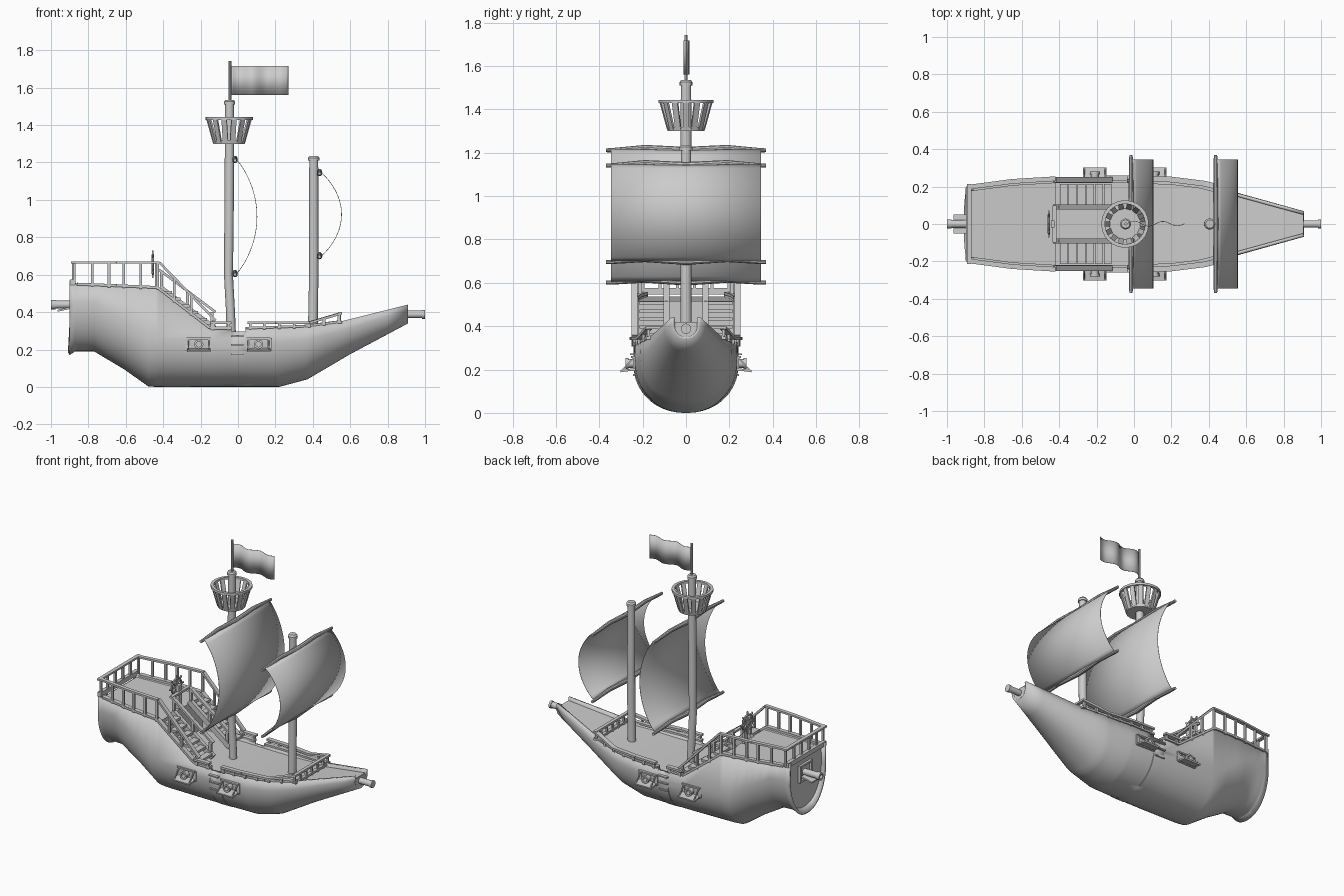
import bpy, math
from mathutils import Vector as V

if "Cube" in bpy.data.objects:
    bpy.data.objects.remove(bpy.data.objects["Cube"])

def mesh(name, verts, faces, thick=0):
    me = bpy.data.meshes.new(name)
    me.from_pydata([tuple(v) for v in verts], [], faces)
    ob = bpy.data.objects.new(name, me)
    bpy.context.collection.objects.link(ob)
    if thick:
        m = ob.modifiers.new("thickness", 'SOLIDIFY')
        m.thickness, m.offset = thick, -1
    return ob

def beams(name, items):
    """One object made of square bars: (start, end, width, height)."""
    vs, fs = [], []
    for a, b, w, h in items:
        a, b = V(a), V(b)
        d = (b - a).normalized()
        s = d.cross(V((0, 0, 1)))
        s = s.normalized() if s.length > 1e-3 else V((0, 1, 0))
        u = s.cross(d)
        o = len(vs)
        for p in (a, b):
            for i, j in ((-1, -1), (1, -1), (1, 1), (-1, 1)):
                vs.append(p + s * i * w / 2 + u * j * h / 2)
        fs += [[o + k for k in f] for f in ((0, 1, 2, 3), (7, 6, 5, 4), (0, 4, 5, 1),
                                            (1, 5, 6, 2), (2, 6, 7, 3), (3, 7, 4, 0))]
    return mesh(name, vs, fs)

def tube(name, pts, radii, n=16, axis=None, cap=True):
    """Round rings of the given radii at the given points."""
    pts = [V(p) for p in pts]
    d = V(axis) if axis else (pts[-1] - pts[0]).normalized()
    s = d.orthogonal().normalized()
    u = d.cross(s)
    vs = [p + (s * math.cos(t) + u * math.sin(t)) * r for p, r in zip(pts, radii)
          for t in [2 * math.pi * k / n for k in range(n)]]
    fs = [(i * n + k, i * n + (k + 1) % n, (i + 1) * n + (k + 1) % n, (i + 1) * n + k)
          for i in range(len(pts) - 1) for k in range(n)]
    if cap:
        fs += [list(range(n))[::-1], [(len(pts) - 1) * n + k for k in range(n)]]
    return mesh(name, vs, fs)

def lerp(table, x):
    for (x0, a), (x1, b) in zip(table, table[1:]):
        if x <= x1:
            return a + (b - a) * max(0, (x - x0) / (x1 - x0))
    return table[-1][1]

# Hull profile lines: keel, sheer and half width along x
KEEL = [(-.9, .17), (-.87, .19), (-.77, .19), (-.61, .095), (-.48, .003), (-.44, 0), (.22, 0),
        (.37, .04), (.6, .175), (.91, .34)]
TOP = [(-.9, .57), (-.86, .55), (-.43, .53), (-.15, .315), (-.036, .315), (-.035, .295),
       (.04, .295), (.041, .315), (.35, .325), (.55, .35), (.91, .44)]
WIDE = [(-.9, .195), (-.65, .228), (-.42, .242), (0, .242), (.2, .235), (.4, .21), (.55, .168), (.91, .068)]

def section(x, inset=0, drop=0, n=20):
    zb, zt, w = lerp(KEEL, x) + inset, lerp(TOP, x) - drop, lerp(WIDE, x) - inset
    ze = zb + min(.75 * (zt - zb), .26)
    half = [V((x, w * math.sin(a) ** .92, ze - (ze - zb) * math.cos(a)))
            for a in [math.pi / 2 * k / n for k in range(n + 1)]]
    half.append(V((x, w * .985, zt)))
    return half[::-1] + [V((p.x, -p.y, p.z)) for p in half[1:]]

# Hull shell
xs = sorted({p[0] for t in (KEEL, TOP, WIDE) for p in t} | {-.82, -.7, -.54, .1, .3, .47, .7, .8})
rows = [section(x) for x in xs]
m = len(rows[0])
mesh("hull", [p for r in rows for p in r],
     [(i * m + j, (i + 1) * m + j, (i + 1) * m + j + 1, i * m + j + 1)
      for i in range(len(xs) - 1) for j in range(m - 1)], .018)
for name, x in (("transom", -.875), ("bow_plate", .905)):
    mesh(name, section(x, .008, .02), [list(range(m))])

# Decks with cabin bulkhead
DECK = [(-.875, .535), (-.65, .525), (-.42, .515), (-.42, .295), (0, .288), (.2, .29), (.35, .303),
        (.55, .328), (.905, .42)]
mesh("deck", [(x, s * (lerp(WIDE, x) - .01), z) for x, z in DECK for s in (-1, 1)],
     [(2 * i, 2 * i + 2, 2 * i + 3, 2 * i + 1) for i in range(len(DECK) - 1)])

def side_run(pts, s, off, w, h):
    q = [(x, s * (lerp(WIDE, x) + off), z) for x, z in pts]
    return [(a, b, w, h) for a, b in zip(q, q[1:])]

def posts(xs_, top, s, off, w=.014):
    return [((x, s * (lerp(WIDE, x) + off), lerp(TOP, x) - .01),
             (x, s * (lerp(WIDE, x) + off), lerp(top, x)), w, w) for x in xs_]

AFT = [(-.885, .665), (-.65, .665), (-.42, .665)]
SLOPE = [(-.42, .665), (-.12, .355)]
WAIST = [(-.15, .343), (-.035, .343)]
FORE = [(.05, .343), (.2, .343), (.38, .343), (.55, .393)]
for s, side in ((1, "left"), (-1, "right")):
    # Bulwark rails, posts and mouldings
    beams("stern_rail_" + side, side_run(AFT, s, 0, .025, .012)
          + posts([-.875, -.78, -.69, -.61, -.52, -.43], AFT, s, 0))
    beams("waist_rail_" + side, side_run(WAIST, s, .003, .03, .013) + side_run(FORE, s, .003, .03, .013)
          + posts([-.13, -.05], WAIST, s, .003) + posts([.065, .14, .22, .3, .38, .46, .54], FORE, s, .003))
    beams("hull_moulding_" + side, side_run([(-.86, .55), (-.65, .542), (-.43, .532), (-.15, .315), (-.036, .315)],
          s, -.008, .03, .014) + side_run([(.041, .315), (.2, .32), (.35, .325), (.55, .35)], s, -.01, .03, .012))
    # Stairs up to the stern deck
    beams("stair_steps_" + side, [((-.14 - .047 * k, s * .1, .325 + .036 * k),
          (-.14 - .047 * k, s * .215, .325 + .036 * k), .042, .016) for k in range(6)])
    beams("stair_rails_" + side, side_run(SLOPE, s, -.005, .028, .013) + posts([-.34, -.25, -.14], SLOPE, s, -.005)
          + [((-.42, s * .09, z), (-.12, s * .09, z - .225), .026, h) for z, h in ((.53, .035), (.625, .013))]
          + [((x, s * .09, z), (x, s * .09, z + .1), .016, .016)
             for x, z in ((-.41, .52), (-.27, .415), (-.14, .3))])
    # Gun ports with open lids
    for tag, x in (("aft", -.21), ("fore", .11)):
        beams(f"gun_port_{tag}_{side}",
              [((x - .065, s * .24, z), (x + .065, s * .24, z), .025, .01) for z in (.258, .198)]
              + [((x + e, s * .24, .195), (x + e, s * .24, .262), .01, .022) for e in (-.06, .06)]
              + [((x, s * .235, .202), (x, s * .302, .192), .125, .01)]
              + [((x + e, s * .245, .25), (x + e, s * .295, .197), .006, .006) for e in (-.055, .055)])
        tube(f"cannon_{tag}_{side}", [(x, s * y, .228) for y in (.2, .265, .265, .28, .28, .25)],
             [.02, .02, .025, .025, .014, .014], axis=(0, s, 0))
    beams("boarding_rungs_" + side, [((-.038, s * y, z), (.03, s * y, z), .025, .008)
          for y, z in ((.232, .175), (.242, .225), (.246, .27))])

# Cross rails at stern and foredeck
beams("stern_cross_rail", [((-.88, -.215, .665), (-.88, .215, .665), .025, .012),
      ((-.885, -.2, .56), (-.885, .2, .56), .025, .03)]
      + [((-.88, y, .55), (-.88, y, .665), .014, .014) for y in (-.12, -.04, .04, .12)])
beams("foredeck_cross_rail", [((.545, -.185, z), (.545, .185, z), .022, .013) for z in (.393, .345)]
      + [((.545, y, .33), (.545, y, .393), .013, .013) for y in (-.12, -.06, 0, .06, .12)])

# Stern gun, its port and lid
tube("stern_cannon", [(x, 0, .44) for x in (-.86, -.975, -.975, -1, -1, -.96)], [.021, .021, .025, .025, .014, .014])
beams("stern_gun_port", [((-.882, -.065, z), (-.882, .065, z), .018, .012) for z in (.395, .495)]
      + [((-.882, y, .39), (-.882, y, .5), .012, .018) for y in (-.06, .06)]
      + [((-.885, 0, .425), (-.965, 0, .407), .1, .01)])

# Bowsprit stub
tube("bowsprit", [(x, 0, .388) for x in (.86, .985, .985, 1)], [.02, .02, .024, .024])

# Steering wheel and stand
bpy.ops.mesh.primitive_torus_add(major_radius=.05, minor_radius=.007, major_segments=20, minor_segments=8,
                                 location=(-.455, 0, .655), rotation=(0, math.pi / 2, 0))
bpy.context.object.name = "wheel_rim"
beams("wheel_spokes", [((-.455, -.073 * math.cos(a), .655 - .073 * math.sin(a)),
      (-.455, .073 * math.cos(a), .655 + .073 * math.sin(a)), .009, .009)
      for a in [math.pi * k / 4 + .01 for k in range(4)]])
beams("wheel_stand", [((-.435, 0, .51), (-.435, 0, .67), .035, .02),
      ((-.425, -.1, .625), (-.425, .1, .625), .022, .013)])

# Masts
tube("main_mast", [(-.036, 0, .28), (-.04, 0, .4), (-.051, 0, .6), (-.048, 0, .9), (-.046, 0, 1.2),
     (-.045, 0, 1.51), (-.045, 0, 1.51), (-.045, 0, 1.525), (-.045, 0, 1.535)],
     [.025, .024, .024, .025, .025, .024, .029, .029, .022], axis=(0, 0, 1))
tube("fore_mast", [(.4, 0, .3), (.405, 0, .6), (.405, 0, 1.21), (.405, 0, 1.21), (.405, 0, 1.225), (.405, 0, 1.235)],
     [.026, .025, .024, .03, .03, .022], axis=(0, 0, 1))

# Crow's nest
c = -.048
tube("lookout_floor", [(c, 0, 1.3), (c, 0, 1.318)], [.084, .087], 24)
tube("lookout_ring", [(c, 0, z) for z in (1.428, 1.428, 1.443, 1.443, 1.428)],
     [.108, .127, .127, .108, .108], 24, (0, 0, 1), False)
beams("lookout_slats", [((c + .082 * math.cos(a), .082 * math.sin(a), 1.308),
      (c + .117 * math.cos(a), .117 * math.sin(a), 1.432), .028, .01)
      for a in [math.pi * k / 7 for k in range(14)]])

def sheet(name, f, nu, nv, thick):
    vs = [f(i / nu, j / nv) for i in range(nu + 1) for j in range(nv + 1)]
    k = nv + 1
    mesh(name, vs, [(i * k + j, (i + 1) * k + j, (i + 1) * k + j + 1, i * k + j + 1)
                    for i in range(nu) for j in range(nv)], thick)

# Sails and their yards
for tag, x, z0, z1 in (("main", -.01, .605, 1.215), ("fore", .442, .7, 1.145)):
    sheet(tag + "_sail", lambda u, v: (x + .11 * (1 - (2 * u - 1) ** 2) ** .9, .69 * v - .345, z0 + (z1 - z0) * u),
          24, 2, .003)
    for end, z in (("lower", z0), ("upper", z1)):
        tube(f"{tag}_{end}_yard", [(x - .006, y, z + dz) for y, dz in ((-.37, -.004), (-.345, -.004), (-.19, .008),
             (0, -.003), (.19, .008), (.345, -.004), (.37, -.004))], [.009, .01, .013, .015, .013, .01, .009], 10)
        beams(f"{tag}_{end}_yard_tie", [((x - .035, 0, z), (x, 0, z), .03, .022)])

# Flag and pole
tube("flag_pole", [(-.043, 0, 1.52), (-.043, 0, 1.742)], [.008, .008], 10)
sheet("flag", lambda u, v: (-.037 + .307 * u, .014 * math.sin(u * 4 * math.pi) * (1 - .2 * u), 1.56 + .157 * v),
      28, 1, .003)

# Smooth shading with sharp edges kept
bpy.ops.object.select_all(action='SELECT')
bpy.context.view_layer.objects.active = bpy.data.objects["hull"]
bpy.ops.object.shade_smooth_by_angle(angle=math.radians(32))
